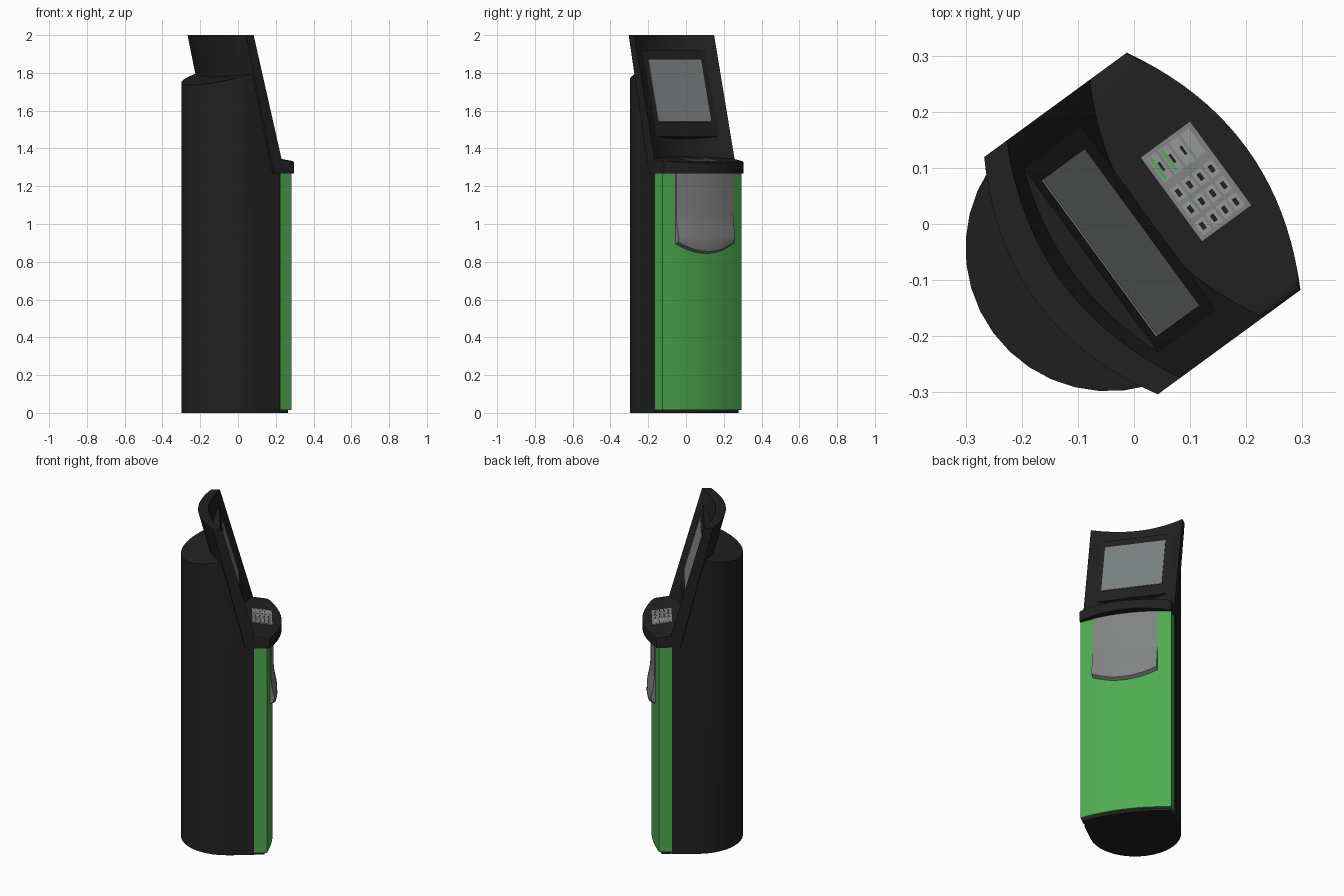
import bpy, bmesh, math
from mathutils import Matrix

cube = bpy.data.objects.get("Cube")
if cube:
    bpy.data.objects.remove(cube, do_unlink=True)

# Local frame: x = forward, y = sideways; the whole kiosk is turned about z
TURN = Matrix.Rotation(math.radians(36.2), 4, 'Z') @ Matrix.Translation((0, -0.008, 0))
LEAN = 0.28


def material(name, r, g, b):
    m = bpy.data.materials.new(name)
    m.use_nodes = True
    m.diffuse_color = (r, g, b, 1)
    m.node_tree.nodes["Principled BSDF"].inputs["Base Color"].default_value = (r, g, b, 1)
    return m


BLACK = material("black casing", 0.015, 0.015, 0.015)
GREEN = material("green panel", 0.075, 0.41, 0.08)
GREY = material("grey plastic", 0.22, 0.225, 0.225)
SCREEN = material("screen grey", 0.2, 0.22, 0.22)
KEY = material("light key", 0.3, 0.31, 0.31)


def finish(name, bm, mat):
    bmesh.ops.recalc_face_normals(bm, faces=bm.faces)
    bm.transform(TURN)
    mesh = bpy.data.meshes.new(name)
    bm.to_mesh(mesh)
    bm.free()
    mesh.materials.append(mat)
    ob = bpy.data.objects.new(name, mesh)
    bpy.context.collection.objects.link(ob)
    smooth(mesh)
    return ob


def smooth(mesh):
    mesh.polygons.foreach_set("use_smooth", [True] * len(mesh.polygons))
    mesh.set_sharp_from_angle(angle=math.radians(30))


def loft(name, low, high, zlow, zhigh, mat, bevel=0):
    """Solid between two outlines; heights are functions of forward position."""
    bm = bmesh.new()
    a = [bm.verts.new((u, v, zlow(u))) for u, v in low]
    b = [bm.verts.new((u, v, zhigh(u))) for u, v in high]
    n = len(a)
    bm.faces.new(a)
    top = bm.faces.new(b)
    for i in range(n):
        j = (i + 1) % n
        bm.faces.new((a[i], a[j], b[j], b[i]))
    if bevel:
        bmesh.ops.bevel(bm, geom=list(top.edges), offset=bevel, segments=3,
                        profile=0.5, affect='EDGES')
    return finish(name, bm, mat)


def flat(z):
    return lambda u: z


def bow(end, mid, half, n=20):
    """Shallow curve across the width."""
    vs = [half * (2 * i / n - 1) for i in range(n + 1)]
    return [(mid + (end - mid) * (v / half) ** 2, v) for v in vs]


def ring(front, back):
    return front + back[::-1]


def rect(u0, u1, v0, v1):
    return [(u0, v0), (u1, v0), (u1, v1), (u0, v1)]


# Column: round back, straight sides, sloped top, cut away where the hood sits
R = 0.255
C = -0.062
back = [(C - R * math.sin(math.pi * i / 18), -R * math.cos(math.pi * i / 18)) for i in range(19)]
plan = ring([(0.085, -R), (0.085, R)], back)
column = loft("column", plan, plan, flat(0), lambda u: 1.735 + LEAN * (u + 0.317), BLACK)
far = [(0.6, -0.3), (0.6, 0.3)]
cutter = loft("cutter", ring(far, bow(0.075, 0.005, 0.3)),
              ring(far, bow(-0.148, -0.223, 0.3)), flat(1.27), flat(2.1), BLACK)
cut = column.modifiers.new("cut", 'BOOLEAN')
cut.object = cutter
cut.solver = 'EXACT'
graph = bpy.context.evaluated_depsgraph_get()
mesh = bpy.data.meshes.new_from_object(column.evaluated_get(graph))
column.modifiers.clear()
column.data = mesh
smooth(mesh)
bpy.data.objects.remove(cutter, do_unlink=True)

# Plinth and curved green front
rear = [(0.083, -0.26), (0.083, 0.26)]
plinth = ring(bow(0.14, 0.177, 0.25), [(0.07, -0.25), (0.07, 0.25)])
loft("plinth", plinth, plinth, flat(0), flat(0.03), BLACK)
front = ring(bow(0.155, 0.192, 0.26), rear)
loft("front_panel", front, front, flat(0.015), flat(1.27), GREEN)

# Leaning hood with a hollow front
H = 0.262
loft("hood", ring(bow(0.109, 0.039, H), bow(0.037, -0.025, H)),
     ring(bow(-0.095, -0.165, H), bow(-0.145, -0.222, H)), flat(1.27), flat(2), BLACK)


def leaning(name, plan, s0, s1, mat):
    """Prism along the hood's lean; plan depth is measured from the hood's edge."""
    bm = bmesh.new()
    rows = [[bm.verts.new((w - 0.095 + LEAN * (2 - s), v, s + LEAN * w)) for w, v in plan]
            for s in (s0, s1)]
    bm.faces.new(rows[0])
    bm.faces.new(rows[1])
    for i in range(len(plan)):
        j = (i + 1) % len(plan)
        bm.faces.new((rows[0][i], rows[0][j], rows[1][j], rows[1][i]))
    return finish(name, bm, mat)


leaning("screen_bezel", ring([(-0.026, -0.217), (-0.026, 0.217)], bow(-0.03, -0.085, 0.217)),
        1.47, 1.925, BLACK)
leaning("screen", rect(-0.03, -0.023, -0.178, 0.168), 1.548, 1.878, SCREEN)


# Console shelf
def shelf(u):
    return 1.3585 - 0.15 * u


desk = ring(bow(0.17, 0.242, 0.262), bow(0.05, 0, 0.262))
loft("console", desk, desk, flat(1.268), shelf, BLACK, bevel=0.01)


# Keypad with number keys, function keys and their marks
def plate(name, u, v, du, dv, lift, mat):
    r = rect(u - du, u + du, v - dv, v + dv)
    return loft(name, r, r, lambda x: shelf(x) - 0.002, lambda x: shelf(x) + lift, mat)


plate("keypad", 0.134, 0.004, 0.055, 0.093, 0.003, GREY)
for i in range(4):
    u = 0.097 + 0.0243 * i
    for j in range(3):
        v = 0.006 - 0.0365 * j
        plate("number_key", u, v, 0.0095, 0.014, 0.005, KEY)
        plate("key_mark", u, v, 0.004, 0.007, 0.0055, BLACK)
    plate("function_key", u, 0.062, 0.0095, 0.026, 0.005, KEY)
    if i < 2:
        plate("green_stripe", u - 0.004, 0.062, 0.003, 0.024, 0.0055, GREEN)
    if i < 3:
        plate("function_mark", u + 0.003, 0.062, 0.0025, 0.009, 0.0055, BLACK)

# Dispenser cover: flush at the top, swelling to a rounded lip below
bm = bmesh.new()
W = 0.186
profile = [(1.268, 0.005, 0), (1.06, 0.005, 0), (0.99, 0.012, 0), (0.93, 0.024, 0.01),
           (0.885, 0.026, 0.04), (0.855, 0.02, 0.05), (0.838, -0.01, 0.05)]
spans = [W * (i / 8 - 1) for i in range(17)]
columns = [(-W, True)] + [(v, False) for v in spans] + [(W, True)]
grid = []
for z, out, curve in profile:
    line = []
    for v, edge in columns:
        u = 0.192 - 0.037 * (v / 0.26) ** 2 + (-0.012 if edge else out)
        line.append(bm.verts.new((u, v, z + curve * (v / W) ** 2)))
    grid.append(line)
for a, b in zip(grid, grid[1:]):
    for i in range(len(a) - 1):
        bm.faces.new((a[i], a[i + 1], b[i + 1], b[i]))
bm.faces.new(grid[0])
bm.faces.new(grid[-1])
finish("dispenser_cover", bm, GREY)
